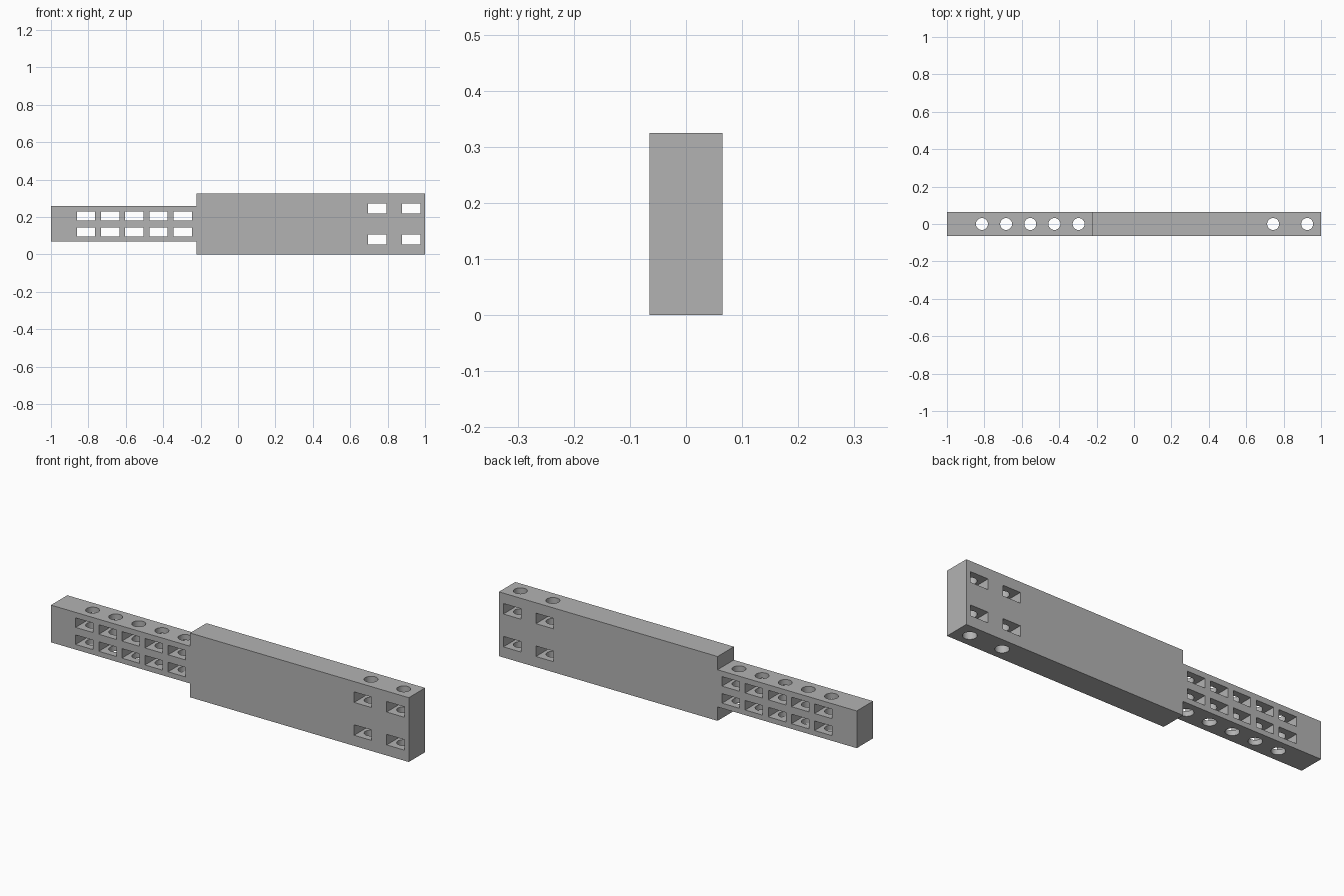
import bpy, bmesh
from mathutils import Matrix, Vector

if "Cube" in bpy.data.objects:
    bpy.data.objects.remove(bpy.data.objects["Cube"])

HALF_Y = 0.065
grey = bpy.data.materials.new("plain grey")
grey.diffuse_color = (0.45, 0.45, 0.45, 1)
grey.use_nodes = True
grey.node_tree.nodes["Principled BSDF"].inputs["Base Color"].default_value = grey.diffuse_color


def make_object(name, bm):
    bmesh.ops.recalc_face_normals(bm, faces=bm.faces)
    mesh = bpy.data.meshes.new(name)
    bm.to_mesh(mesh)
    bm.free()
    mesh.materials.append(grey)
    obj = bpy.data.objects.new(name, mesh)
    bpy.context.collection.objects.link(obj)
    return obj


# stepped bar: wide body with a narrower tongue, extruded across y
profile = [(-1, 0.07), (-0.222, 0.07), (-0.222, 0), (1, 0),
           (1, 0.325), (-0.222, 0.325), (-0.222, 0.258), (-1, 0.258)]
bm = bmesh.new()
face = bm.faces.new([bm.verts.new((x, -HALF_Y, z)) for x, z in profile])
ext = bmesh.ops.extrude_face_region(bm, geom=[face])
bmesh.ops.translate(bm, vec=(0, 2 * HALF_Y, 0),
                    verts=[v for v in ext["geom"] if isinstance(v, bmesh.types.BMVert)])
bar = make_object("stepped_bar", bm)

# columns of openings: x positions, row heights, window height
tongue_x = [-0.813 + 0.1292 * i for i in range(5)]
body_x = [0.744, 0.926]
groups = [(tongue_x, (0.12, 0.206), 0.048), (body_x, (0.08, 0.246), 0.053)]

# rectangular windows through y
bm = bmesh.new()
for xs, rows, height in groups:
    for x in xs:
        for z in rows:
            bmesh.ops.create_cube(bm, size=1, matrix=Matrix.Translation((x, 0, z))
                                  @ Matrix.Diagonal((0.098, 0.3, height, 1)))
windows = make_object("window_cutter", bm)

# round holes through z
bm = bmesh.new()
for x in tongue_x + body_x:
    bmesh.ops.create_cone(bm, cap_ends=True, segments=32, radius1=0.032, radius2=0.032,
                          depth=0.6, matrix=Matrix.Translation((x, 0, 0.1625)))
holes = make_object("hole_cutter", bm)

# cut both sets, then discard the cutters
bpy.context.view_layer.objects.active = bar
bar.select_set(True)
for cutter in (windows, holes):
    cutter.hide_render = True
    mod = bar.modifiers.new("cut", "BOOLEAN")
    mod.operation = "DIFFERENCE"
    mod.solver = "EXACT"
    mod.object = cutter
    bpy.ops.object.modifier_apply(modifier=mod.name)
for cutter in (windows, holes):
    bpy.data.objects.remove(cutter)

bpy.ops.object.shade_smooth_by_angle(angle=0.5)
